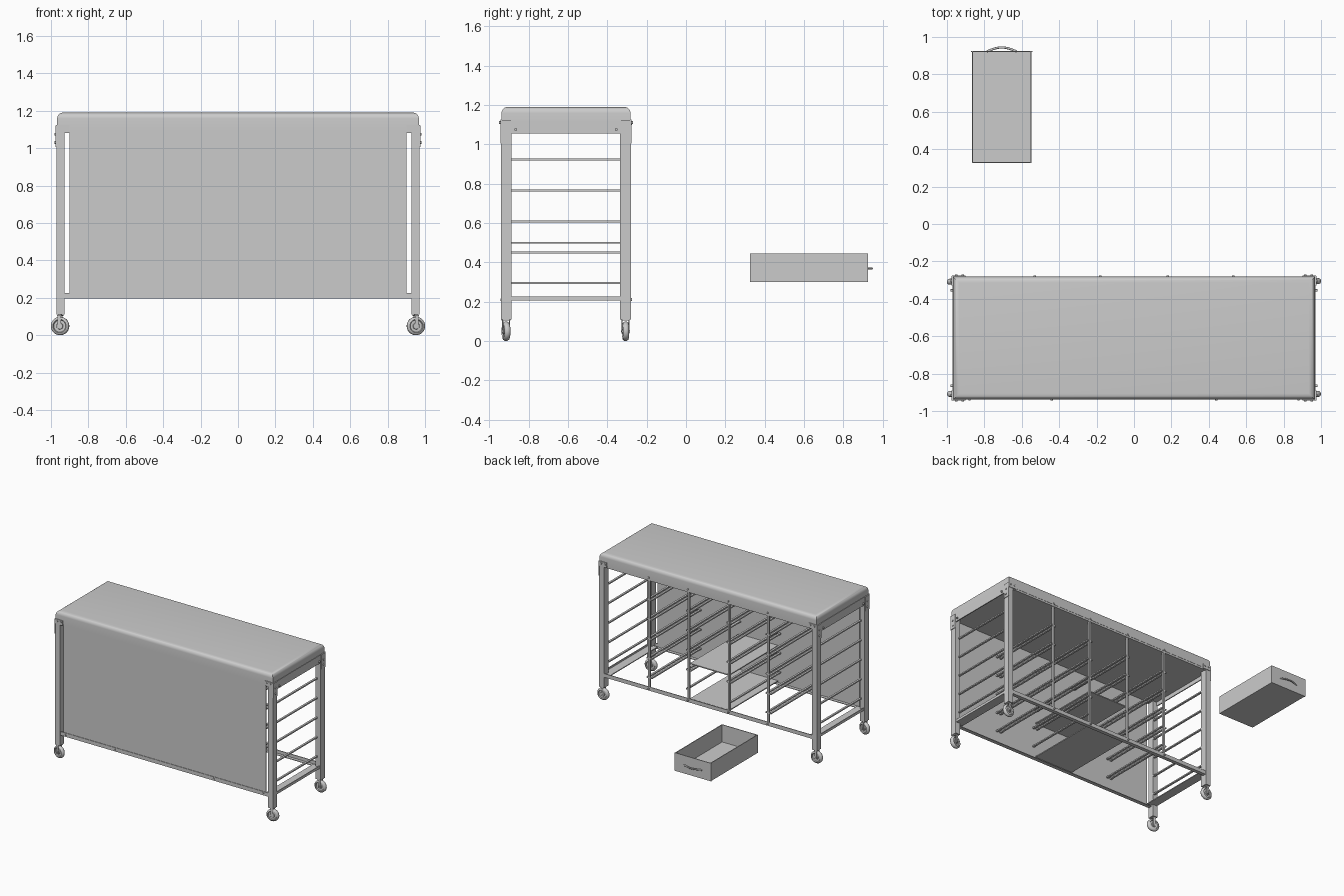
import bpy, bmesh, math
from mathutils import Vector, Matrix

if "Cube" in bpy.data.objects:
    bpy.data.objects.remove(bpy.data.objects["Cube"])

def add_mesh(name, bm, smooth=False):
    me = bpy.data.meshes.new(name)
    bm.to_mesh(me)
    bm.free()
    ob = bpy.data.objects.new(name, me)
    bpy.context.collection.objects.link(ob)
    if smooth:
        bpy.ops.object.select_all(action='DESELECT')
        ob.select_set(True)
        bpy.context.view_layer.objects.active = ob
        bpy.ops.object.shade_smooth_by_angle(angle=math.radians(40))
    return ob

def box_into(bm, x0, x1, y0, y1, z0, z1):
    m = Matrix.Translation(((x0+x1)/2, (y0+y1)/2, (z0+z1)/2)) @ Matrix.Diagonal((x1-x0, y1-y0, z1-z0, 1))
    return bmesh.ops.create_cube(bm, size=1, matrix=m)

def boxes(name, items):
    bm = bmesh.new()
    for b in items:
        box_into(bm, *b)
    return add_mesh(name, bm)

def cyl_into(bm, c, axis, r, depth, seg=12):
    rot = Vector((0, 0, 1)).rotation_difference(Vector(axis)).to_matrix().to_4x4()
    bmesh.ops.create_cone(bm, cap_ends=True, segments=seg, radius1=r, radius2=r, depth=depth,
                          matrix=Matrix.Translation(c) @ rot)

def span(a, b):
    return (min(a, b), max(a, b))

YF, YB = -0.94, -0.28            # front and back of the bench
BAYS = (-0.53, -0.18, 0.18, 0.53)

# corner legs, square tube
for s, sn in ((-1, "left"), (1, "right")):
    for y0, y1, yn in ((YF, YF+0.053, "front"), (YB-0.055, YB, "back")):
        boxes(f"{yn}_{sn}_leg", [(*span(s*0.927, s*0.97), y0, y1, 0.11, 1.12)])

# long rails (angle section) at top and bottom
for yn, y, d in (("front", YF+0.004, 1), ("back", YB-0.004, -1)):
    for zn, z0, z1 in (("lower", 0.195, 0.225), ("upper", 1.08, 1.13)):
        zf = (z0, z0+0.005) if zn == "lower" else (z1-0.005, z1)
        boxes(f"{yn}_{zn}_rail", [(-0.95, 0.95, *span(y, y+d*0.006), z0, z1),
                                  (-0.95, 0.95, *span(y, y+d*0.03), *zf)])

# short side rails
for s, sn in ((-1, "left"), (1, "right")):
    boxes(f"{sn}_upper_rail", [(*span(s*0.962, s*0.97), YF+0.02, YB-0.02, 1.055, 1.12)])
    boxes(f"{sn}_lower_plate", [(*span(s*0.89, s*0.965), YF+0.03, YB-0.03, 0.205, 0.212),
                                (*span(s*0.958, s*0.965), YF+0.03, YB-0.03, 0.205, 0.225)])

# front panel, table board, middle bay shelves
boxes("front_panel", [(-0.90, 0.90, -0.932, -0.924, 0.205, 1.10)])
boxes("table_board", [(-0.96, 0.96, YF+0.01, YB-0.01, 1.085, 1.10)])
boxes("middle_shelf", [(-0.175, 0.175, -0.92, -0.30, 0.496, 0.504)])
boxes("middle_floor", [(-0.175, 0.175, -0.92, -0.30, 0.212, 0.22)])

# bay dividers on the open back
boxes("back_dividers", [(x-0.008, x+0.008, YB-0.022, YB-0.006, 0.21, 1.10) for x in BAYS])

# drawer runners
runners = []
for z in (0.295, 0.45, 0.607, 0.765, 0.923):
    for x in BAYS:
        if abs(x) < 0.3 and z < 0.5:
            sides = (-1, 1) if z > 0.4 else (math.copysign(1, x),)
        else:
            sides = (-1, 1)
        for k in sides:
            runners.append((x+k*0.016-0.008, x+k*0.016+0.008, -0.92, YB-0.01, z-0.005, z+0.005))
    for s in (-1, 1):
        runners.append((s*0.936-0.008, s*0.936+0.008, YF+0.04, YB-0.04, z-0.005, z+0.005))
boxes("drawer_runners", runners)

# padded top with rounded edges
bm = bmesh.new()
box_into(bm, -0.967, 0.967, YF+0.002, YB-0.002, 1.095, 1.19)
top = [e for e in bm.edges if sum(v.co.z for v in e.verts) > 2.3]
bmesh.ops.bevel(bm, geom=top, offset=0.032, segments=6, profile=0.5, affect='EDGES')
add_mesh("padded_top", bm, True)

# corner brackets and bolts
brackets = []
bm = bmesh.new()
for s in (-1, 1):
    for y, d in ((YF, 1), (YB, -1)):
        brackets.append((*span(s*0.968, s*0.975), *span(y-d*0.003, y+d*0.05), 1.005, 1.12))
        brackets.append((*span(s*0.90, s*0.972), *span(y-d*0.004, y+d*0.004), 1.085, 1.125))
        for x in (0.915, 0.95):
            cyl_into(bm, (s*x, y-d*0.005, 1.11), (0, 1, 0), 0.007, 0.01)
        for k in (0.025, 0.075):
            cyl_into(bm, (s*0.975, y+d*k, 1.075), (1, 0, 0), 0.007, 0.01)
        cyl_into(bm, (s*0.975, y+d*0.025, 1.03), (1, 0, 0), 0.007, 0.01)
for x in BAYS:
    cyl_into(bm, (x, YB, 1.105), (0, 1, 0), 0.007, 0.01)
    cyl_into(bm, (x, YB, 0.21), (0, 1, 0), 0.007, 0.01)
for x in (-0.88, -0.44, 0.44, 0.88):
    cyl_into(bm, (x, YF+0.002, 0.21), (0, 1, 0), 0.006, 0.01)
boxes("corner_brackets", brackets)
add_mesh("bolts", bm)

# casters: lathed wheel, fork and stem
PROFILE = ((0.0, -0.014), (0.016, -0.014), (0.018, -0.009), (0.032, -0.009), (0.036, -0.016),
           (0.043, -0.014), (0.049, -0.006), (0.049, 0.006), (0.043, 0.014), (0.036, 0.016),
           (0.032, 0.009), (0.018, 0.009), (0.016, 0.014), (0.0, 0.014))
def caster(name, x, y, turn):
    place = Matrix.Translation((x, y, 0.049)) @ Matrix.Rotation(turn, 4, 'Z')
    bm = bmesh.new()
    vs = [bm.verts.new((r, t, 0)) for r, t in PROFILE]
    es = [bm.edges.new(p) for p in zip(vs, vs[1:])]
    bmesh.ops.spin(bm, geom=vs+es, cent=(0, 0, 0), axis=(0, 1, 0), angle=2*math.pi, steps=32)
    bmesh.ops.remove_doubles(bm, verts=bm.verts, dist=1e-5)
    bmesh.ops.recalc_face_normals(bm, faces=bm.faces)
    bm.transform(place)
    add_mesh(name+"_wheel", bm, True)
    bm = bmesh.new()
    for s in (-1, 1):
        box_into(bm, -0.009, 0.009, *span(s*0.016, s*0.02), -0.01, 0.058)
    box_into(bm, -0.014, 0.014, -0.02, 0.02, 0.054, 0.06)
    cyl_into(bm, (0, 0, 0), (0, 1, 0), 0.006, 0.044)
    cyl_into(bm, (0, 0, 0.065), (0, 0, 1), 0.01, 0.02)
    bm.transform(place)
    add_mesh(name+"_fork", bm)

for s, sn in ((-1, "left"), (1, "right")):
    caster(f"front_{sn}_caster", s*0.951, -0.915, s*0.2)
    caster(f"back_{sn}_caster", s*0.951, -0.307, 0.05)

# loose drawer: open tray
x0, x1, y0, y1, z0, z1, t = -0.867, -0.548, 0.325, 0.925, 0.30, 0.445, 0.006
boxes("drawer", [(x0, x1, y0, y1, z0, z0+t),
                 (x0, x0+t, y0, y1, z0, z1), (x1-t, x1, y0, y1, z0, z1),
                 (x0, x1, y0, y0+t, z0, z1),
                 (x0-0.004, x1+0.004, y1-t, y1, z0, z1)])

# bowed drawer handle
cu = bpy.data.curves.new("drawer_handle", 'CURVE')
cu.dimensions = '3D'
cu.bevel_depth = 0.006
cu.bevel_resolution = 2
cu.use_fill_caps = True
sp = cu.splines.new('POLY')
N = 16
sp.points.add(N)
for i in range(N+1):
    u = i/N
    sp.points[i].co = (-0.707 + 0.16*(u-0.5), 0.922 + 0.022*math.sin(math.pi*u), 0.368, 1)
bpy.context.collection.objects.link(bpy.data.objects.new("drawer_handle", cu))
